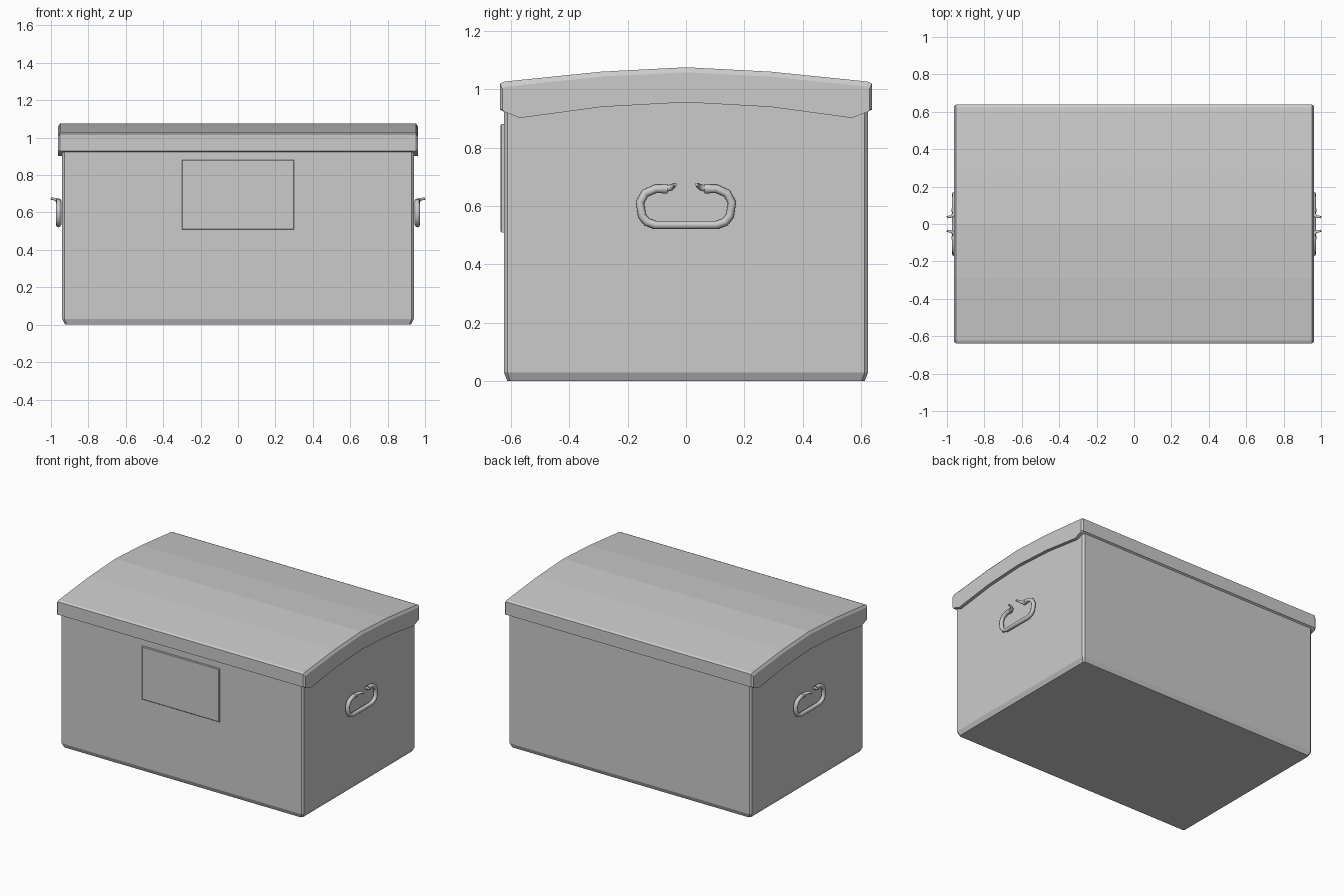
import bpy

if "Cube" in bpy.data.objects:
    bpy.data.objects.remove(bpy.data.objects["Cube"])


def mesh_object(name, verts, faces):
    mesh = bpy.data.meshes.new(name)
    mesh.from_pydata(verts, [], faces)
    obj = bpy.data.objects.new(name, mesh)
    bpy.context.collection.objects.link(obj)
    return obj


def loft(name, rings):
    """Skin matching closed rings and cap both ends."""
    n = len(rings[0])
    verts = [p for r in rings for p in r]
    faces = [(k * n + i, k * n + (i + 1) % n, (k + 1) * n + (i + 1) % n, (k + 1) * n + i)
             for k in range(len(rings) - 1) for i in range(n)]
    faces += [tuple(reversed(range(n))), tuple(range(len(verts) - n, len(verts)))]
    return mesh_object(name, verts, faces)


def chamfered_rect(hx, hy, c, z):
    return [(-hx + c, -hy, z), (hx - c, -hy, z), (hx, -hy + c, z), (hx, hy - c, z),
            (hx - c, hy, z), (-hx + c, hy, z), (-hx, hy - c, z), (-hx, -hy + c, z)]


# Body with chamfered corners and base
loft("chest_body", [chamfered_rect(0.925, 0.613, 0.01, 0),
                    chamfered_rect(0.94, 0.625, 0.012, 0.03),
                    chamfered_rect(0.94, 0.625, 0.012, 0.98)])

# Arched lid, with bevelled ends
top = [(0, 1.076), (0.29, 1.061), (0.623, 1.027), (0.638, 1.02)]
bottom = [(0.638, 0.932), (0.625, 0.924), (0.57, 0.902), (0.29, 0.94), (0, 0.956)]


def lid_ring(x, drop, inset):
    half = [(y, z - drop) for y, z in top] + bottom
    half = [(min(y, 0.638 - inset), z) for y, z in half]
    if inset:
        half[2] = (0.617, half[2][1])
    loop = half + [(-y, z) for y, z in reversed(half[1:-1])]
    return [(x, y, z) for y, z in loop]


loft("arched_lid", [lid_ring(-0.963, 0.017, 0.008), lid_ring(-0.952, 0, 0),
                    lid_ring(0.952, 0, 0), lid_ring(0.963, 0.017, 0.008)])

# Front rim under the lid: levels the long edges
for s, label in ((-1, "front"), (1, "back")):
    loft(label + "_lid_rim", [[(x, s * 0.62, 0.93), (x, s * 0.638, 0.93),
                               (x, s * 0.638, 0.96), (x, s * 0.62, 0.96)]
                              for x in (-0.952, 0.952)])

# Raised panel on the front
loft("front_panel", [[(-w, y, 0.695 - h), (w, y, 0.695 - h),
                      (w, y, 0.695 + h), (-w, y, 0.695 + h)]
                     for y, w, h in ((-0.62, 0.3, 0.186), (-0.632, 0.3, 0.186),
                                     (-0.636, 0.296, 0.182))])


def tubes(name, paths):
    """Round tubes; each path point is (x, y, z, radius)."""
    curve = bpy.data.curves.new(name, 'CURVE')
    curve.dimensions = '3D'
    curve.bevel_depth = 1
    curve.bevel_resolution = 2
    curve.use_fill_caps = True
    for path in paths:
        spline = curve.splines.new('POLY')
        spline.points.add(len(path) - 1)
        for point, (x, y, z, r) in zip(spline.points, path):
            point.co = (x, y, z, 1)
            point.radius = r
    obj = bpy.data.objects.new(name, curve)
    bpy.context.collection.objects.link(obj)


# Bail handles with collars and outward prongs
half_bail = [(0.065, 0.659), (0.105, 0.659), (0.14, 0.644), (0.158, 0.613),
             (0.151, 0.567), (0.135, 0.546), (0.106, 0.535)]
for sx, label in ((1, "right"), (-1, "left")):
    x = sx * 0.959
    bail = [(x, y, z, 0.0145) for y, z in half_bail]
    bail += [(x, -y, z, r) for x, y, z, r in reversed(bail)]
    parts = [bail]
    for sy in (1, -1):
        parts.append([(x, sy * 0.063, 0.659, 0.0165), (x, sy * 0.083, 0.659, 0.0165)])
        parts.append([(x, sy * 0.066, 0.66, 0.011), (sx * 0.962, sy * 0.05, 0.664, 0.011),
                      (sx * 0.975, sy * 0.041, 0.671, 0.008), (sx * 1.0, sy * 0.036, 0.674, 0.006)])
    tubes(label + "_handle", parts)
